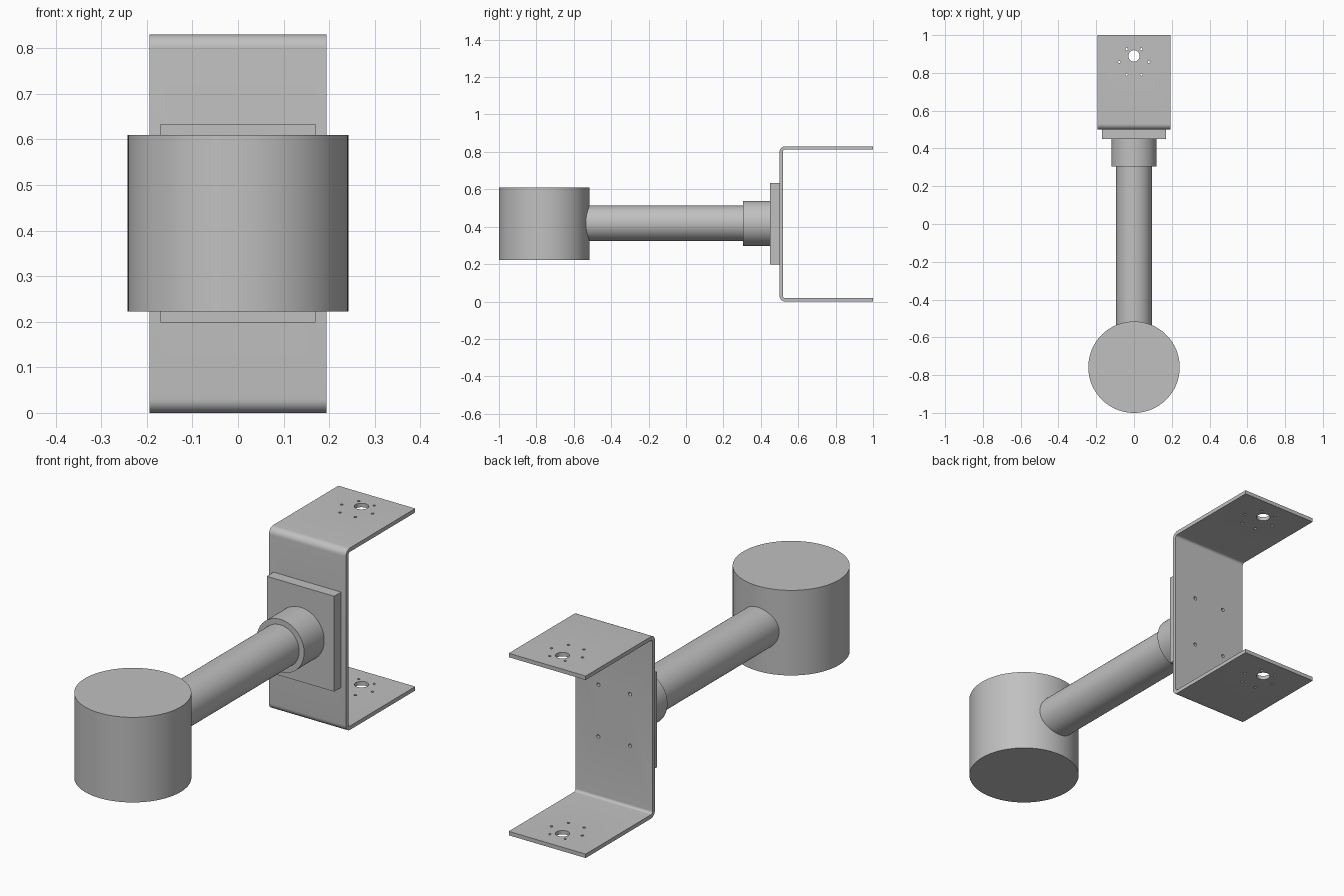
import bpy, bmesh
from math import pi, sin, cos, radians
from mathutils import Matrix, Vector

cube = bpy.data.objects.get("Cube")
if cube:
    bpy.data.objects.remove(cube, do_unlink=True)

GREY = (0.53, 0.53, 0.53, 1.0)
metal = bpy.data.materials.new("grey metal")
metal.use_nodes = True
metal.diffuse_color = GREY
metal.node_tree.nodes["Principled BSDF"].inputs["Base Color"].default_value = GREY


def make_object(name, bm):
    bmesh.ops.recalc_face_normals(bm, faces=bm.faces)
    mesh = bpy.data.meshes.new(name)
    bm.to_mesh(mesh)
    bm.free()
    mesh.materials.append(metal)
    obj = bpy.data.objects.new(name, mesh)
    bpy.context.collection.objects.link(obj)
    return obj


def activate(obj):
    bpy.ops.object.select_all(action="DESELECT")
    obj.select_set(True)
    bpy.context.view_layer.objects.active = obj


def smooth(obj):
    activate(obj)
    bpy.ops.object.shade_smooth_by_angle(angle=radians(30))


def add_cylinder(bm, radius, start, end, segments=96):
    """Cylinder between two points."""
    start, end = Vector(start), Vector(end)
    axis = end - start
    turn = axis.to_track_quat("Z", "Y").to_matrix().to_4x4()
    bmesh.ops.create_cone(bm, cap_ends=True, segments=segments,
                          radius1=radius, radius2=radius, depth=axis.length,
                          matrix=Matrix.Translation((start + end) / 2) @ turn)


def cylinder(name, radius, start, end):
    bm = bmesh.new()
    add_cylinder(bm, radius, start, end)
    obj = make_object(name, bm)
    smooth(obj)
    return obj


MID = 0.418      # height of the arm axis
HEIGHT = 0.83    # bracket height
HALF = 0.194     # bracket half width
BACK = 0.5       # outer face of the bracket web
THICK = 0.018

# Drum, arm and collar
drum_y = -0.758
cylinder("drum", 0.242, (0, drum_y, 0.222), (0, drum_y, 0.61))
cylinder("arm", 0.095, (0, drum_y + 0.1, MID), (0, 0.4, MID))
cylinder("collar", 0.12, (0, 0.305, MID), (0, 0.45, MID))

# Mounting plate
bm = bmesh.new()
bmesh.ops.create_cube(bm, size=1, matrix=Matrix.Translation((0, 0.475, 0.416))
                      @ Matrix.Diagonal((0.34, 0.05, 0.435, 1)))
make_object("mounting_plate", bm)


# Bent bracket: C-shaped sheet profile with rounded bends
def bend(inset, radius, top):
    """Quarter arc at one corner, running from the web to the flange."""
    points = []
    for i in range(9):
        a = pi / 2 * i / 8
        y = BACK + inset + radius * (1 - cos(a))
        z = inset + radius * (1 - sin(a))
        points.append((y, HEIGHT - z if top else z))
    return points


outer = [(1, 0)] + bend(0, 0.03, False)[::-1] + bend(0, 0.03, True) + [(1, HEIGHT)]
inner = ([(1, THICK)] + bend(THICK, 0.012, False)[::-1]
         + bend(THICK, 0.012, True) + [(1, HEIGHT - THICK)])
bm = bmesh.new()
profile = bm.faces.new([bm.verts.new((-HALF, y, z)) for y, z in outer + inner[::-1]])
sheet = bmesh.ops.extrude_face_region(bm, geom=[profile])["geom"]
bmesh.ops.translate(bm, vec=(2 * HALF, 0, 0),
                    verts=[v for v in sheet if isinstance(v, bmesh.types.BMVert)])
bracket = make_object("bracket", bm)

# Holes: one large and six small through both flanges, four in the web
bm = bmesh.new()
add_cylinder(bm, 0.03, (0, 0.89, -0.1), (0, 0.89, 1), 48)
for i in range(6):
    a = i * pi / 3
    x, y = 0.078 * cos(a), 0.858 + 0.078 * sin(a)
    add_cylinder(bm, 0.006, (x, y, -0.1), (x, y, 1), 16)
for x in (-0.08, 0.08):
    for z in (-0.118, 0.118):
        add_cylinder(bm, 0.008, (x, 0.4, HEIGHT / 2 + z), (x, 0.6, HEIGHT / 2 + z), 16)
drills = make_object("hole_cutters", bm)
drills.hide_render = True
cut = bracket.modifiers.new("holes", "BOOLEAN")
cut.operation = "DIFFERENCE"
cut.solver = "EXACT"
cut.object = drills
activate(bracket)
bpy.ops.object.modifier_apply(modifier=cut.name)
bpy.data.objects.remove(drills, do_unlink=True)
smooth(bracket)
